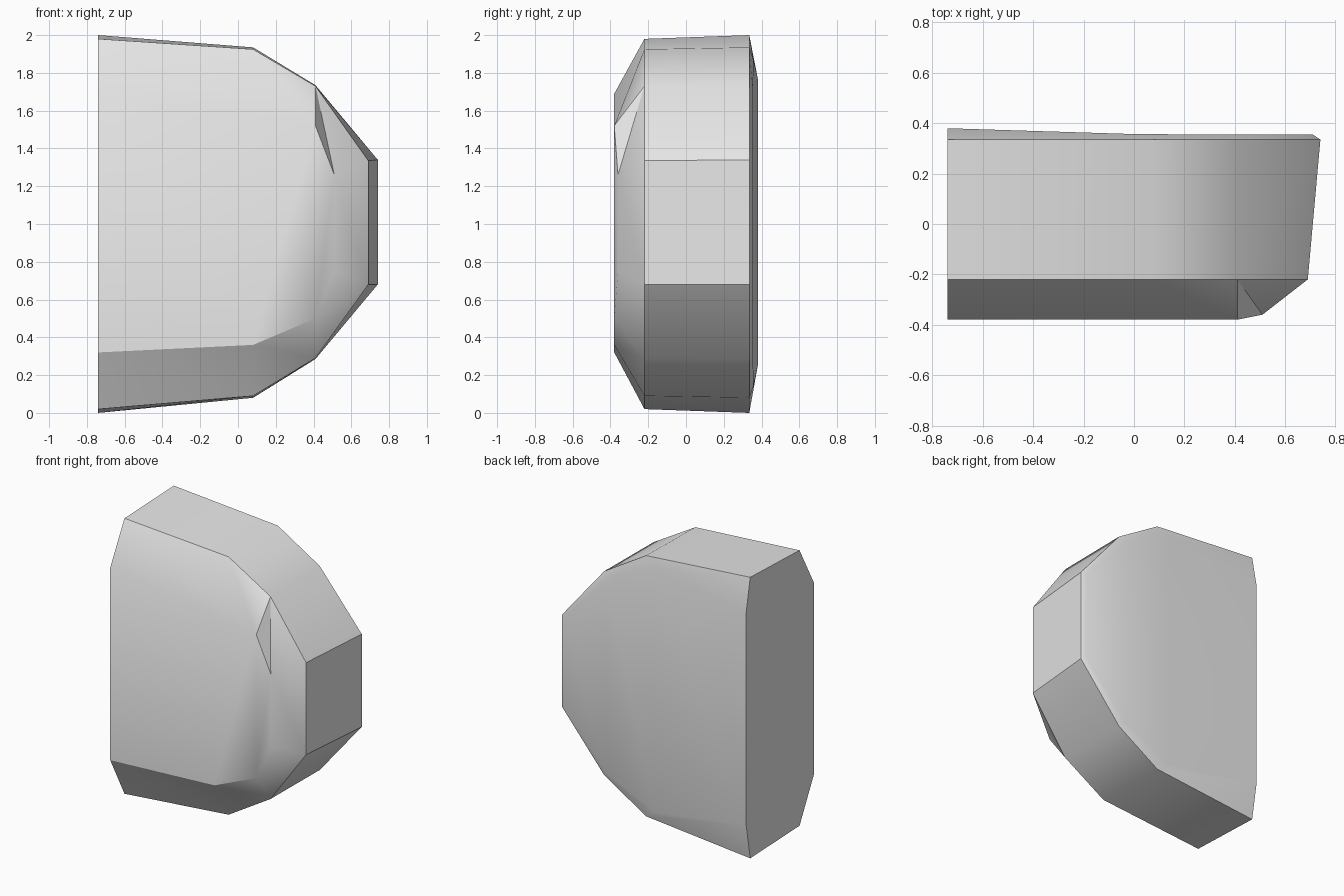
import bpy
import bmesh
import math

cube = bpy.data.objects.get("Cube")
if cube:
    bpy.data.objects.remove(cube, do_unlink=True)


def make_material(name, value):
    material = bpy.data.materials.new(name)
    material.use_nodes = True
    colour = (value, value, value, 1)
    material.diffuse_color = colour
    material.node_tree.nodes["Principled BSDF"].inputs["Base Color"].default_value = colour
    return material


bm = bmesh.new()


def add_ring(stations):
    """Lower and upper vertices for each station (x, y, low z, high z)."""
    lower = [bm.verts.new((x, y, low)) for x, y, low, high in stations]
    upper = [bm.verts.new((x, y, high)) for x, y, low, high in stations]
    return lower, upper


def bridge(first, second):
    """Join two rows of vertices with a strip of faces."""
    for i in range(len(first) - 1):
        bm.faces.new((first[i], first[i + 1], second[i + 1], second[i]))


def open_loop(ring):
    """Outline from the lower cut corner round to the upper cut corner."""
    lower, upper = ring
    return lower + upper[::-1]


# Outlines from the back plate to the front rim
left = -0.74
back_cap = add_ring([(left, 0.38, 0.25, 1.77), (0, 0.357, 0.14, 1.87),
                     (0.38, 0.355, 0.32, 1.69), (0.71, 0.355, 0.69, 1.33)])
back_rim = add_ring([(left, 0.335, 0, 2), (0.08, 0.335, 0.08, 1.935),
                     (0.41, 0.335, 0.285, 1.735), (0.74, 0.335, 0.68, 1.34)])
front_rim = add_ring([(left, -0.22, 0.02, 1.98), (0.08, -0.22, 0.09, 1.925),
                      (0.41, -0.22, 0.29, 1.73), (0.69, -0.22, 0.68, 1.335)])

# Back plate, back bevel and outer wall
bridge(*back_cap)
bridge(open_loop(back_cap), open_loop(back_rim))
bridge(open_loop(back_rim), open_loop(front_rim))

# Front plate
face_low = [bm.verts.new(p) for p in ((left, -0.38, 0.32), (0.08, -0.38, 0.36),
                                      (0.41, -0.38, 0.5), (0.51, -0.36, 0.75))]
face_high = [bm.verts.new(p) for p in ((left, -0.38, 1.69), (0.41, -0.38, 1.52),
                                       (0.51, -0.36, 1.26))]
bm.faces.new(face_low[:3] + [face_high[1], face_high[0]])
bm.faces.new((face_low[2], face_low[3], face_high[2], face_high[1]))

# Lower front bevel
low, high = front_rim
for i in range(3):
    bm.faces.new((low[i], low[i + 1], face_low[i]))
    bm.faces.new((face_low[i], low[i + 1], face_low[i + 1]))

# Side bevel and chipped upper front bevel
bm.faces.new((low[3], high[3], face_high[2], face_low[3]))
bm.faces.new((high[3], high[2], face_high[2]))
bm.faces.new((high[2], face_high[1], face_high[2]))
bm.faces.new((high[2], high[1], face_high[1]))
bm.faces.new((high[1], high[0], face_high[1]))
bm.faces.new((high[0], face_high[0], face_high[1]))

# Flat cut side
bm.faces.new((back_cap[0][0], back_rim[0][0], low[0], face_low[0],
              face_high[0], high[0], back_rim[1][0], back_cap[1][0]))

bmesh.ops.recalc_face_normals(bm, faces=bm.faces[:])
mesh = bpy.data.meshes.new("stone_block")
bm.to_mesh(mesh)
bm.free()

block = bpy.data.objects.new("stone_block", mesh)
bpy.context.collection.objects.link(block)
mesh.materials.append(make_material("light_grey", 0.8))

# Smooth the shallow chips, keep the hard edges
bpy.ops.object.select_all(action="DESELECT")
block.select_set(True)
bpy.context.view_layer.objects.active = block
bpy.ops.object.shade_smooth_by_angle(angle=math.radians(30))
